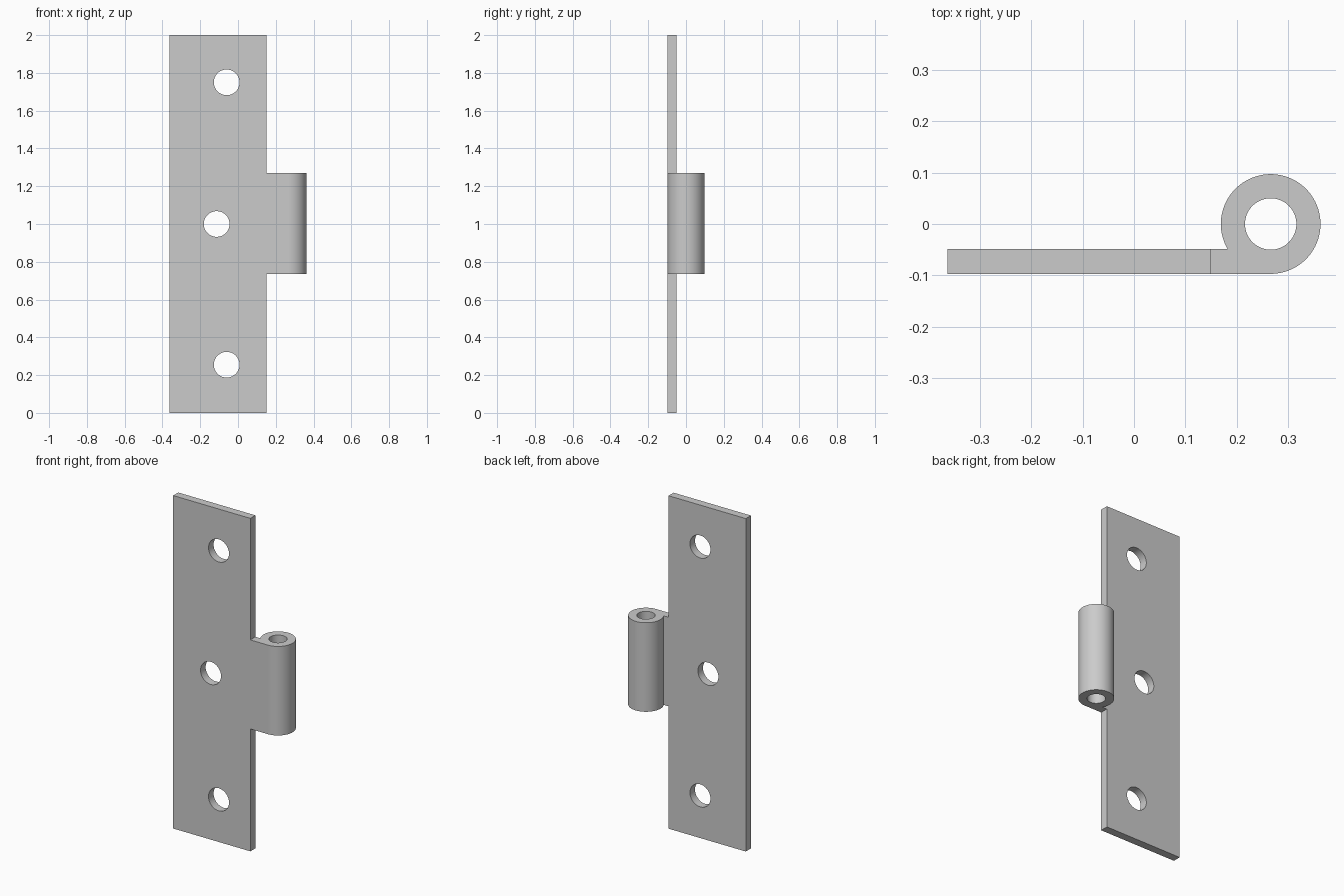
import bpy, bmesh
from math import cos, sin, pi, radians

cube = bpy.data.objects.get("Cube")
if cube:
    bpy.data.objects.remove(cube, do_unlink=True)

# Dimensions
LEFT, EDGE = -0.363, 0.15
FRONT, BACK = -0.097, -0.049
PIN_X, OUTER, BORE = 0.266, 0.097, 0.05
HOLE = 0.068

steel = bpy.data.materials.new("plain_steel")
steel.use_nodes = True
grey = (0.6, 0.6, 0.6, 1)
steel.diffuse_color = grey
steel.node_tree.nodes["Principled BSDF"].inputs["Base Color"].default_value = grey


def arc(cx, cy, r, start, end, n):
    step = (end - start) / n
    return [(cx + r * cos(start + step * i), cy + r * sin(start + step * i)) for i in range(n + 1)]


def circle(cx, cy, r, n=64):
    return arc(cx, cy, r, 0, 2 * pi, n)[:-1]


def extruded(name, loops, depth, location, tilt=0):
    """Fill a flat outline with holes and give it thickness about its middle."""
    curve = bpy.data.curves.new(name, "CURVE")
    curve.dimensions = "2D"
    curve.fill_mode = "BOTH"
    curve.extrude = depth / 2
    for loop in loops:
        spline = curve.splines.new("POLY")
        spline.points.add(len(loop) - 1)
        for point, (x, y) in zip(spline.points, loop):
            point.co = (x, y, 0, 1)
        spline.use_cyclic_u = True
    obj = bpy.data.objects.new(name, curve)
    bpy.context.collection.objects.link(obj)
    obj.location = location
    obj.rotation_euler.x = tilt
    bpy.ops.object.select_all(action="DESELECT")
    bpy.context.view_layer.objects.active = obj
    obj.select_set(True)
    bpy.ops.object.convert(target="MESH")
    obj = bpy.context.object
    bpy.ops.object.transform_apply(location=True, rotation=True, scale=True)
    bm = bmesh.new()
    bm.from_mesh(obj.data)
    bmesh.ops.remove_doubles(bm, verts=bm.verts, dist=0.0001)
    bmesh.ops.recalc_face_normals(bm, faces=bm.faces)
    bm.to_mesh(obj.data)
    bm.free()
    obj.data.materials.clear()
    obj.data.materials.append(steel)
    return obj


# Flat leaf with three screw holes
leaf_outline = [(LEFT, 0), (EDGE, 0), (EDGE, 2), (LEFT, 2)]
screw_holes = [circle(x, z, HOLE) for x, z in ((-0.06, 0.255), (-0.113, 1), (-0.06, 1.75))]
leaf = extruded("hinge_leaf", [leaf_outline] + screw_holes, BACK - FRONT,
                (0, (FRONT + BACK) / 2, 0), pi / 2)

# Rolled knuckle with its tab and pin bore
roll = arc(PIN_X, 0, OUTER, -pi / 2, radians(210.3), 80)
roll[-1] = (roll[-1][0], BACK)
knuckle_outline = [(EDGE, BACK), (EDGE, FRONT)] + roll
knuckle = extruded("knuckle", [knuckle_outline, circle(PIN_X, 0, BORE)], 0.535, (0, 0, 1.0025))

# Weld the knuckle to the leaf
weld = leaf.modifiers.new("weld_knuckle", "BOOLEAN")
weld.operation = "UNION"
weld.solver = "EXACT"
weld.object = knuckle
bpy.ops.object.select_all(action="DESELECT")
bpy.context.view_layer.objects.active = leaf
leaf.select_set(True)
bpy.ops.object.modifier_apply(modifier=weld.name)
bpy.data.objects.remove(knuckle, do_unlink=True)
bpy.ops.object.shade_smooth_by_angle(angle=radians(30))
